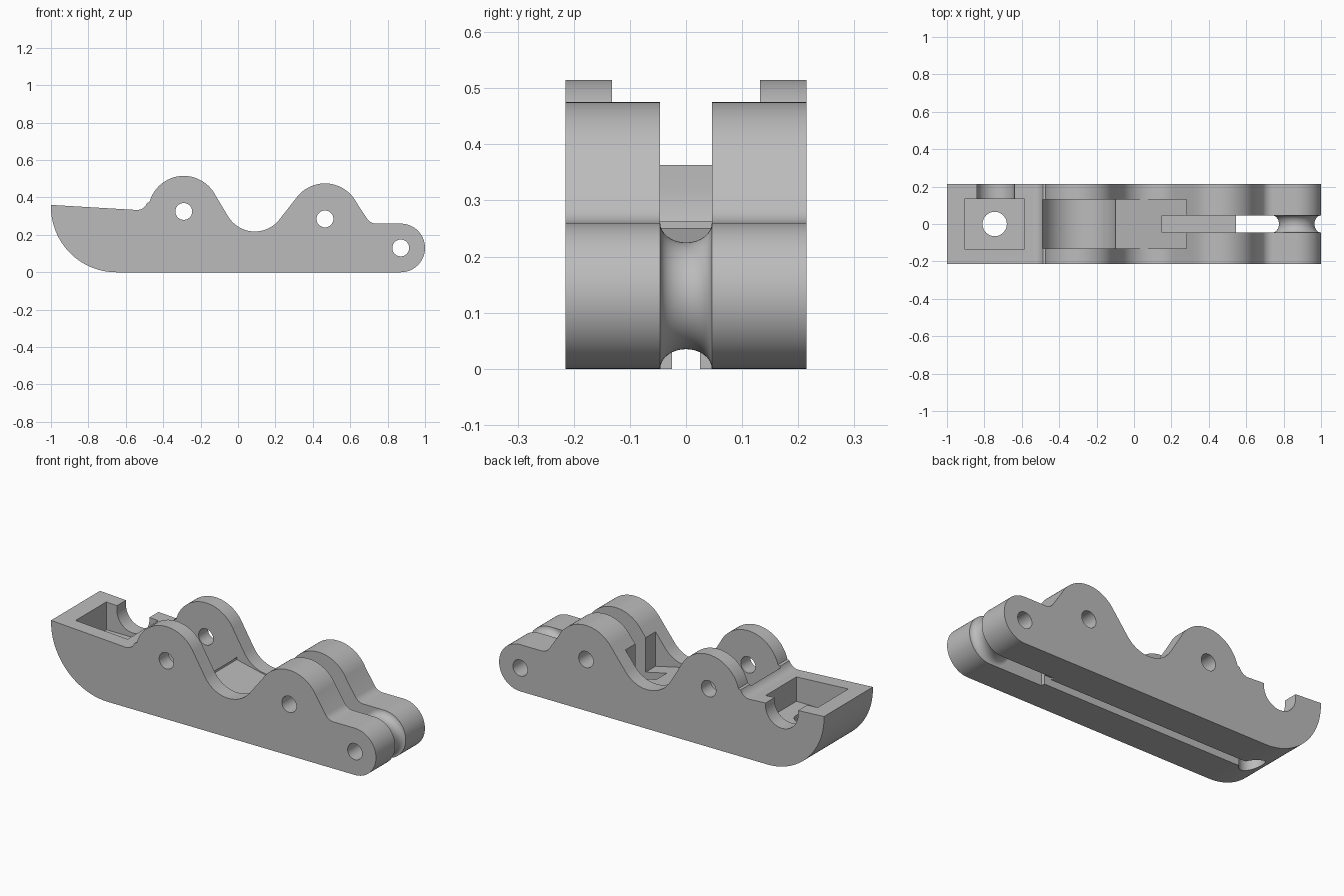
import bpy
import bmesh
from math import cos, sin, radians, tau

if "Cube" in bpy.data.objects:
    bpy.data.objects.remove(bpy.data.objects["Cube"])

grey = bpy.data.materials.new("plain_grey")
grey.use_nodes = True
COLOUR = (0.5, 0.5, 0.5, 1)
grey.diffuse_color = COLOUR
grey.node_tree.nodes["Principled BSDF"].inputs["Base Color"].default_value = COLOUR


def arc(cx, cz, r, a0, a1, n=24):
    """Points of an arc, angles in degrees."""
    steps = [radians(a0 + (a1 - a0) * i / n) for i in range(n + 1)]
    return [(cx + r * cos(a), cz + r * sin(a)) for a in steps]


def circle(cx, cz, r, n=48):
    return arc(cx, cz, r, 0, 360, n)[:-1]


def add_object(name, bm):
    bmesh.ops.recalc_face_normals(bm, faces=bm.faces)
    mesh = bpy.data.meshes.new(name)
    bm.to_mesh(mesh)
    bm.free()
    mesh.materials.append(grey)
    obj = bpy.data.objects.new(name, mesh)
    bpy.context.collection.objects.link(obj)
    return obj


def prism(name, points, y0, y1):
    """Side profile (x, z) extruded along y."""
    bm = bmesh.new()
    face = bm.faces.new([bm.verts.new((x, y0, z)) for x, z in points])
    new = bmesh.ops.extrude_face_region(bm, geom=[face])["geom"]
    verts = [v for v in new if isinstance(v, bmesh.types.BMVert)]
    bmesh.ops.translate(bm, verts=verts, vec=(0, y1 - y0, 0))
    return add_object(name, bm)


def box(x0, x1, z0, z1):
    return [(x0, z0), (x1, z0), (x1, z1), (x0, z1)]


def activate(obj):
    bpy.ops.object.select_all(action="DESELECT")
    obj.select_set(True)
    bpy.context.view_layer.objects.active = obj


def cut(target, cutter):
    activate(target)
    mod = target.modifiers.new("cut", "BOOLEAN")
    mod.operation = "DIFFERENCE"
    mod.solver = "EXACT"
    mod.object = cutter
    bpy.ops.object.modifier_apply(modifier=mod.name)
    bpy.data.objects.remove(cutter)


HALF = 0.215
SLOT = 0.046
FRONT_PIN, REAR_PIN, END_PIN = (-0.29, 0.325), (0.465, 0.285), (0.87, 0.13)

# Body side profile: two humps, a valley, a rounded tail and a curved nose
outline = [(-1, 0.36)]
outline += arc(-0.54, 0.39, 0.057, 270, 340, 10)
outline += arc(*FRONT_PIN, 0.19, 165, 27, 40)
outline += arc(0.09, 0.385, 0.167, 210, 323, 30)
outline += arc(*REAR_PIN, 0.19, 143, 27, 40)
outline += arc(0.74, 0.32, 0.06, 215, 270, 10)
outline += arc(*END_PIN, 0.13, 90, -90, 32)
outline += arc(-0.65, 0.35, 0.35, 270, 180, 32)
body = prism("body", outline, -HALF, HALF)

# Front wheel well with a curved floor and a gentle ramp behind it
cut(body, prism("wheel_well", circle(*FRONT_PIN, 0.2, 64), -0.132, 0.132))
cut(body, prism("well_opening", box(-0.49, -0.09, 0.325, 0.7), -0.132, 0.132))
ramp = [(-0.1, 0.25), (0.28, 0.165), (0.28, 0.7), (-0.1, 0.7)]
cut(body, prism("ramp_cut", ramp, -0.132, 0.132))

# Narrow rear slot, open underneath near the tail
slot = [(0.15, 0.12), (0.545, 0.12), (0.545, -0.1), (1.1, -0.1), (1.1, 0.7), (0.15, 0.7)]
cut(body, prism("rear_slot", slot, -SLOT, SLOT))

# Nose pocket with a round notch through the back wall
cut(body, prism("nose_pocket", box(-0.905, -0.585, 0.2, 0.7), -0.135, 0.135))
notch = arc(-0.74, 0.325, 0.1, 180, 360) + [(-0.64, 0.7), (-0.84, 0.7)]
cut(body, prism("nose_notch", notch, 0.1, 0.3))

# Cord groove along the underside, and the hole that feeds it
cut(body, prism("cord_groove", box(-0.745, 0.6, -0.1, 0.05), -0.025, 0.025))
bpy.ops.mesh.primitive_cylinder_add(vertices=48, radius=0.065, depth=0.6, location=(-0.745, 0, 0.1))
cut(body, bpy.context.object)

# Pin holes
for pin in (FRONT_PIN, REAR_PIN, END_PIN):
    cut(body, prism("pin_hole", circle(*pin, 0.045), -0.3, 0.3))

# Grooved spool at the tail, a ring swept around the end pin
section = [(SLOT * cos(a), 0.13 - 0.035 * sin(a)) for a in [radians(180 * i / 16) for i in range(17)]]
section += [(-SLOT, 0.045), (SLOT, 0.045)]
bm = bmesh.new()
SIDES = 64
rings = []
for k in range(SIDES):
    a = tau * k / SIDES
    rings.append([bm.verts.new((END_PIN[0] + r * cos(a), y, END_PIN[1] + r * sin(a))) for y, r in section])
for k in range(SIDES):
    here, there = rings[k], rings[(k + 1) % SIDES]
    for i in range(len(section)):
        j = (i + 1) % len(section)
        bm.faces.new((here[i], here[j], there[j], there[i]))
spool = add_object("tail_spool", bm)

for obj in (body, spool):
    activate(obj)
    bpy.ops.object.shade_smooth_by_angle(angle=radians(25))
